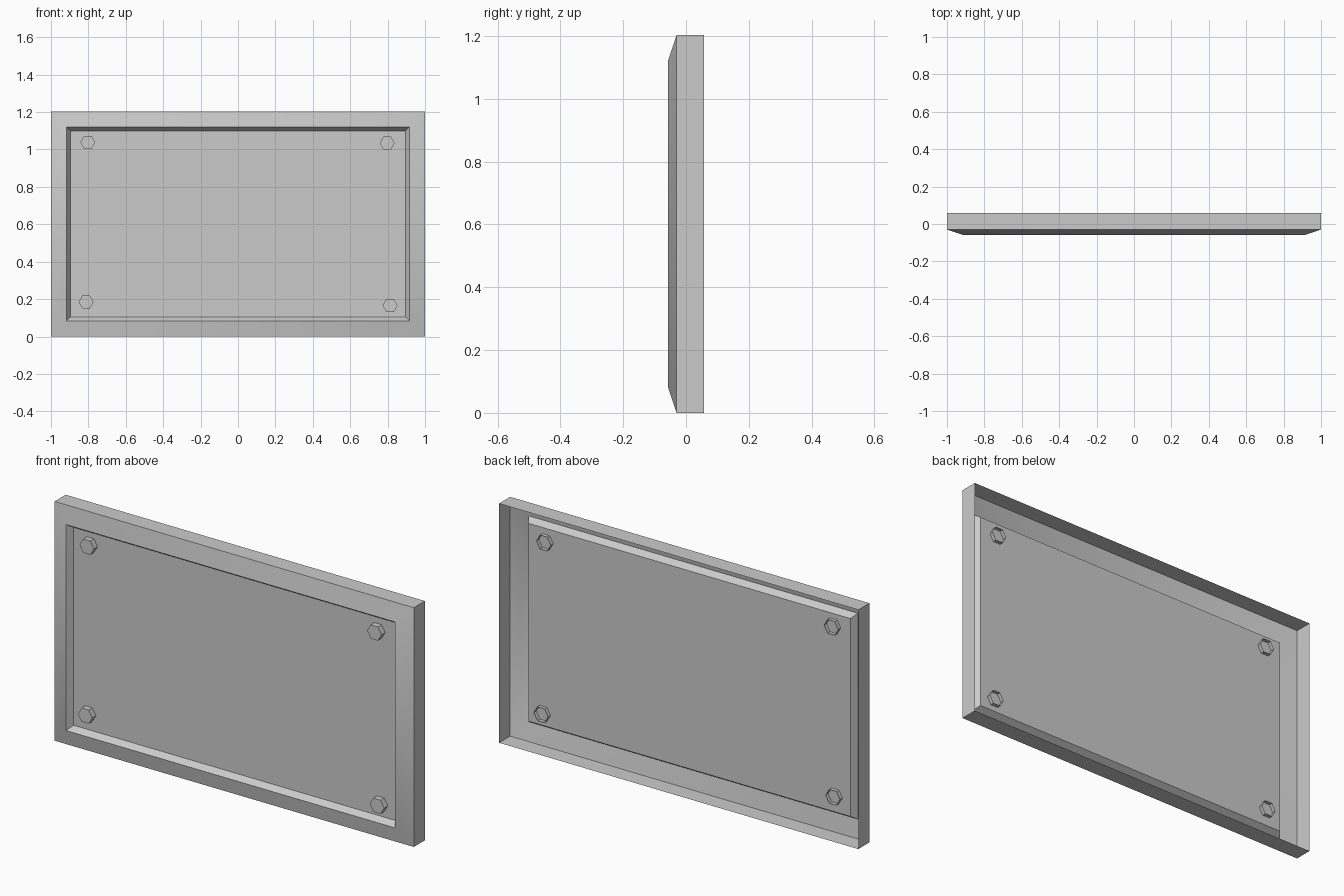
import bpy, bmesh, math
from mathutils import Vector

default = bpy.data.objects.get("Cube")
if default:
    bpy.data.objects.remove(default)

grey = bpy.data.materials.new("Plain grey")
grey.use_nodes = True
grey.diffuse_color = (0.6, 0.6, 0.6, 1)
grey.node_tree.nodes["Principled BSDF"].inputs["Base Color"].default_value = grey.diffuse_color

HALF_W, HALF_H = 1.0, 0.602
PANEL_Y = -0.027


def finish(name, bm):
    mesh = bpy.data.meshes.new(name)
    bm.to_mesh(mesh)
    bm.free()
    mesh.materials.append(grey)
    obj = bpy.data.objects.new(name, mesh)
    bpy.context.collection.objects.link(obj)
    bpy.ops.object.select_all(action='DESELECT')
    obj.select_set(True)
    bpy.context.view_layer.objects.active = obj
    bpy.ops.object.shade_smooth_by_angle(angle=math.radians(30))
    return obj


def rectangle(bm, inset, y):
    """Ring of four corners, anticlockwise as seen from the front."""
    w, h = HALF_W - inset, HALF_H - inset
    return [bm.verts.new((sx * w, y, HALF_H + sz * h))
            for sx, sz in ((-1, -1), (1, -1), (1, 1), (-1, 1))]


def bridge(bm, outer, inner):
    n = len(outer)
    for i in range(n):
        j = (i + 1) % n
        bm.faces.new((outer[i], outer[j], inner[j], inner[i]))


# Open-backed frame: side wall, sloping face, inner lip
bm = bmesh.new()
profile = [(0, 0.058), (0, -0.03), (0.084, -0.058), (0.104, PANEL_Y)]
rings = [rectangle(bm, inset, y) for inset, y in profile]
for outer, inner in zip(rings, rings[1:]):
    bridge(bm, outer, inner)
finish("frame", bm)

# Recessed flat panel
bm = bmesh.new()
bm.faces.new(rectangle(bm, 0.104, PANEL_Y))
finish("panel", bm)


# Hexagonal bolts through the panel, open at the back
def bolt(name, x, z, radius=0.04, front=-0.056, back=-0.008):
    bm = bmesh.new()
    loops = []
    for y in (back, front):
        loops.append([bm.verts.new(Vector((x + radius * math.cos(a), y, z + radius * math.sin(a))))
                      for a in (math.radians(60 * k) for k in range(6))])
    bridge(bm, *loops)
    bm.faces.new(loops[1])
    finish(name, bm)


for name, x, z in (("bolt_top_right", -0.803, 1.038), ("bolt_top_left", 0.798, 1.034),
                   ("bolt_bottom_right", -0.812, 0.185), ("bolt_bottom_left", 0.813, 0.166)):
    bolt(name, x, z)
